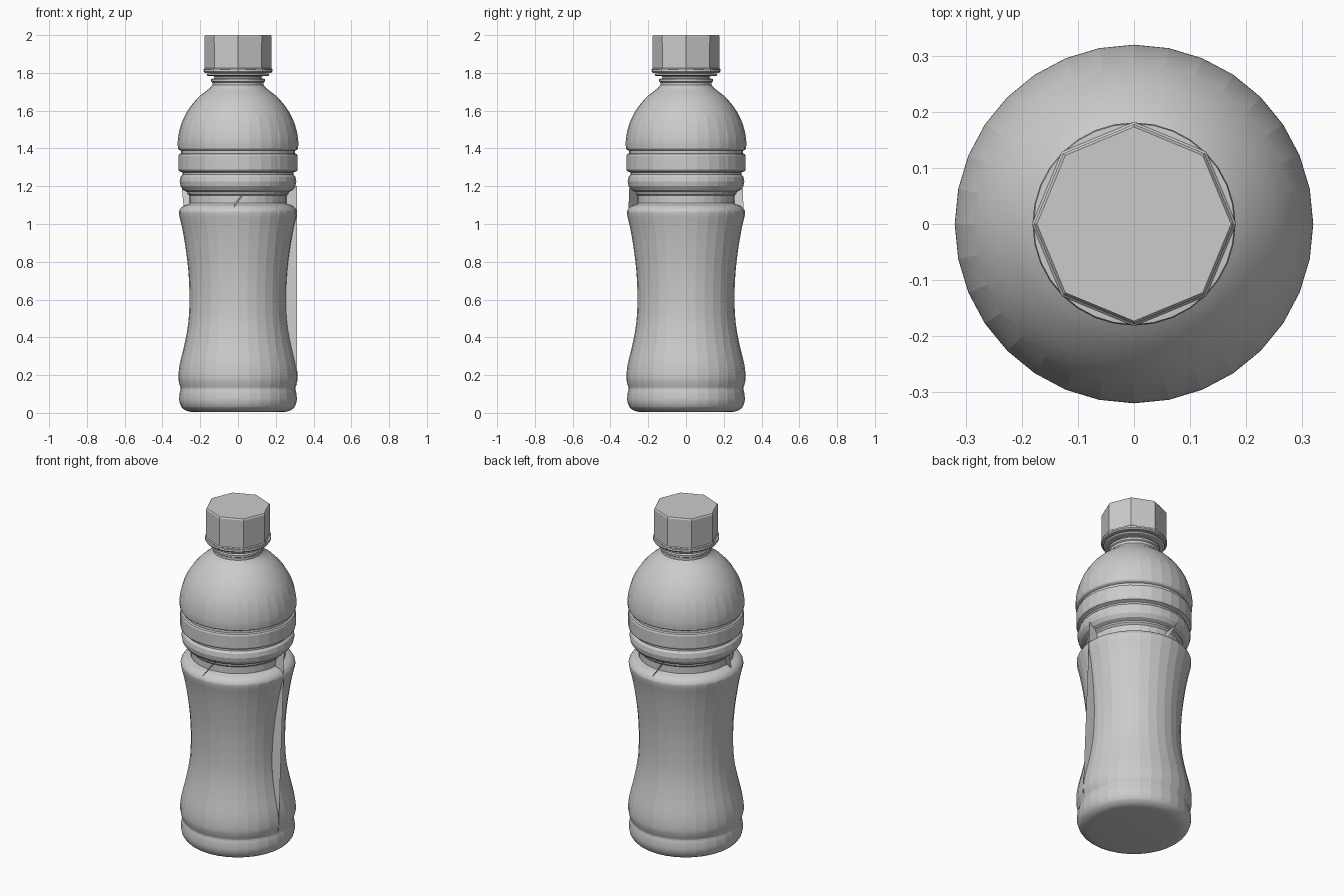
import bpy, bmesh, math
from mathutils import Vector


def finish(name, bm, angle=10):
    bmesh.ops.recalc_face_normals(bm, faces=bm.faces)
    me = bpy.data.meshes.new(name)
    bm.to_mesh(me)
    bm.free()
    ob = bpy.data.objects.new(name, me)
    bpy.context.collection.objects.link(ob)
    bpy.ops.object.select_all(action='DESELECT')
    ob.select_set(True)
    bpy.context.view_layer.objects.active = ob
    bpy.ops.object.shade_smooth_by_angle(angle=math.radians(angle))
    return ob


def lathe(name, profile, sides):
    # Revolve (radius, z) points, closing both ends with a flat disc
    bm = bmesh.new()
    rings = []
    for r, z in profile:
        rings.append([bm.verts.new((r * math.cos(2 * math.pi * i / sides),
                                    r * math.sin(2 * math.pi * i / sides), z))
                      for i in range(sides)])
    for a, b in zip(rings, rings[1:]):
        for i in range(sides):
            j = (i + 1) % sides
            bm.faces.new((a[i], a[j], b[j], b[i]))
    bm.faces.new(rings[0][::-1])
    bm.faces.new(rings[-1])
    return finish(name, bm)


def rounded(points, steps=4):
    # Catmull-Rom curve through the profile points
    p = [Vector(q) for q in points]
    p = [p[0]] + p + [p[-1]]
    out = []
    for a, b, c, d in zip(p, p[1:], p[2:], p[3:]):
        for k in range(steps):
            t = k / steps
            out.append(0.5 * (2 * b + (c - a) * t + (2 * a - 5 * b + 4 * c - d) * t * t
                              + (3 * b - a - 3 * c + d) * t ** 3))
    return out + [p[-1]]


# Lower body: foot, groove and waisted grip
grip = rounded([(0.235, 0.004), (0.27, 0.01), (0.298, 0.03), (0.311, 0.065), (0.309, 0.105),
                (0.304, 0.13), (0.311, 0.155), (0.316, 0.19), (0.308, 0.26), (0.282, 0.37),
                (0.263, 0.48), (0.257, 0.6), (0.262, 0.74), (0.277, 0.87), (0.296, 0.98),
                (0.312, 1.05), (0.309, 1.075), (0.29, 1.095), (0.262, 1.105)])

# Recessed waist and raised bands
bands = [(0.258, 1.11), (0.258, 1.15), (0.268, 1.16), (0.268, 1.17), (0.29, 1.18),
         (0.304, 1.20), (0.309, 1.225), (0.304, 1.25), (0.293, 1.262), (0.293, 1.272),
         (0.312, 1.28), (0.316, 1.29), (0.316, 1.36), (0.312, 1.37), (0.302, 1.374),
         (0.302, 1.388), (0.314, 1.394)]

# Shoulder dome
dome = rounded([(0.318, 1.40), (0.319, 1.44), (0.309, 1.50), (0.288, 1.56), (0.253, 1.62),
                (0.205, 1.675), (0.155, 1.715), (0.136, 1.735)])

# Neck and support flange
neck = [(0.136, 1.75), (0.143, 1.755), (0.143, 1.767), (0.125, 1.772), (0.125, 1.782),
        (0.16, 1.784), (0.168, 1.79), (0.16, 1.797), (0.13, 1.80), (0.13, 1.83)]
lathe("bottle_body", grip + bands + dome + neck, 32)

# Tamper ring and eight-sided cap
lathe("tamper_ring", [(0.14, 1.80), (0.176, 1.80), (0.181, 1.807), (0.179, 1.817), (0.14, 1.82)], 32)
lathe("cap", [(0.15, 1.805), (0.182, 1.808), (0.182, 1.82), (0.177, 1.825), (0.178, 1.992),
              (0.173, 2.0)], 8)

# Loose label slivers standing off the waist
slivers = [
    [(0.25, -0.06, 0.15), (0.312, -0.06, 0.15), (0.312, -0.005, 1.2), (0.25, -0.005, 1.2)],
    [(-0.25, 0.02, 1.22), (-0.30, 0.02, 1.22), (-0.285, -0.03, 1.06), (-0.25, -0.03, 1.09)],
    [(0.06, -0.25, 1.20), (0.06, -0.30, 1.20), (-0.035, -0.305, 1.07), (-0.02, -0.25, 1.11)],
    [(-0.06, 0.25, 1.20), (-0.06, 0.30, 1.20), (0.02, 0.305, 1.07), (0.01, 0.25, 1.11)],
]
bm = bmesh.new()
for quad in slivers:
    bm.faces.new([bm.verts.new(v) for v in quad])
finish("label_slivers", bm)
